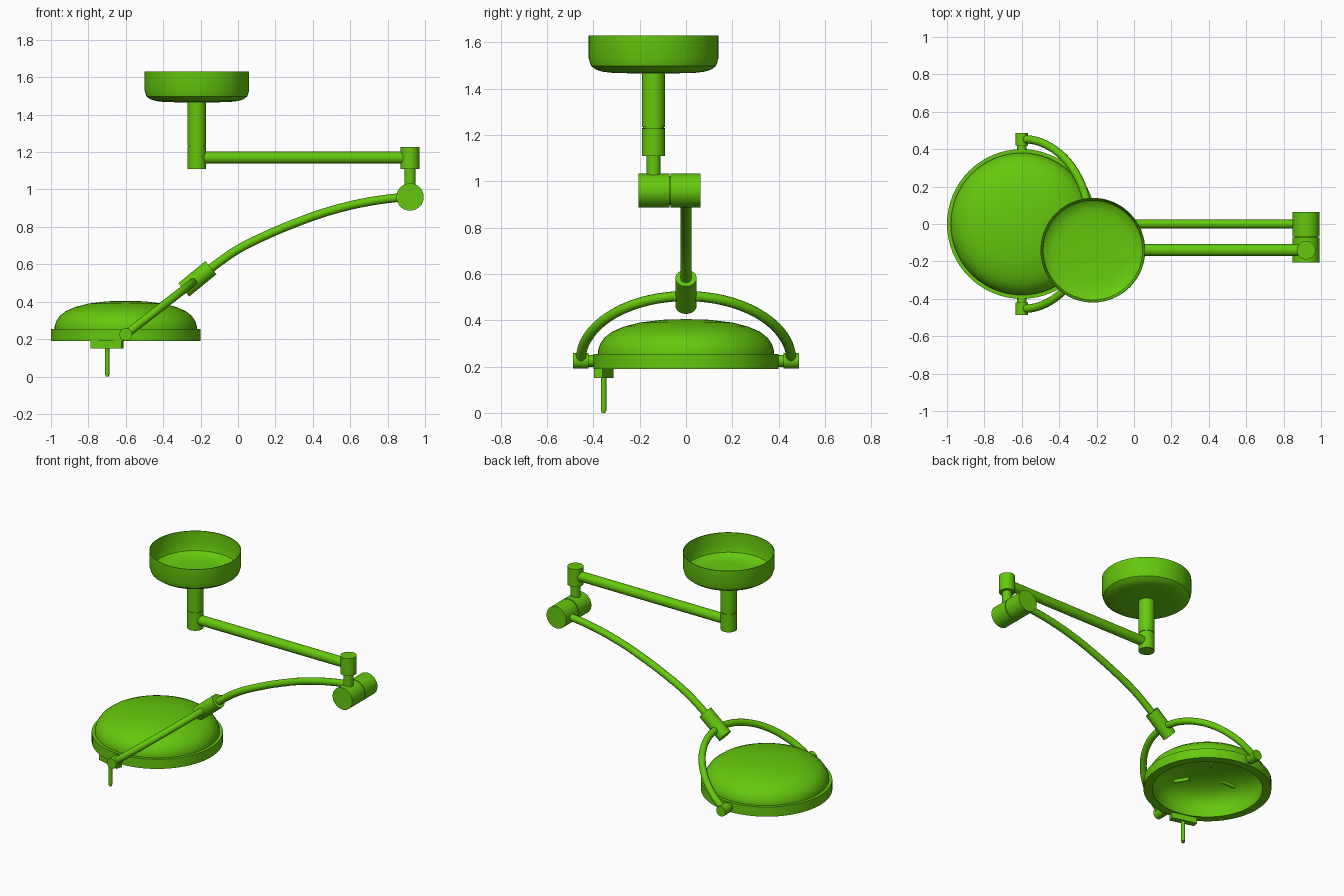
import bpy, bmesh, math
from mathutils import Vector, Matrix

default = bpy.data.objects.get("Cube")
if default:
    bpy.data.objects.remove(default, do_unlink=True)

GREEN = (0.13, 0.58, 0.004, 1.0)
mat = bpy.data.materials.new("bright green")
mat.use_nodes = True
mat.diffuse_color = GREEN
mat.node_tree.nodes["Principled BSDF"].inputs["Base Color"].default_value = GREEN


def add_mesh(name, mesh, angle=35):
    obj = bpy.data.objects.new(name, mesh)
    bpy.context.collection.objects.link(obj)
    mesh.materials.clear()
    mesh.materials.append(mat)
    bpy.ops.object.select_all(action='DESELECT')
    obj.select_set(True)
    bpy.context.view_layer.objects.active = obj
    bpy.ops.object.shade_smooth_by_angle(angle=math.radians(angle))
    return obj


def from_bmesh(name, bm):
    bmesh.ops.recalc_face_normals(bm, faces=bm.faces[:])
    mesh = bpy.data.meshes.new(name)
    bm.to_mesh(mesh)
    bm.free()
    return add_mesh(name, mesh)


def cylinder(name, start, end, radius, sides=32):
    start, end = Vector(start), Vector(end)
    axis = end - start
    turn = axis.to_track_quat('Z', 'Y').to_matrix().to_4x4()
    bm = bmesh.new()
    bmesh.ops.create_cone(bm, cap_ends=True, segments=sides, radius1=radius, radius2=radius,
                          depth=axis.length, matrix=Matrix.Translation((start + end) / 2) @ turn)
    return from_bmesh(name, bm)


def lathe(name, profile, x, y, sides=64):
    """Spin a closed outline of (radius, height) around a vertical axis."""
    bm = bmesh.new()
    verts = [bm.verts.new((r, 0, z)) for r, z in profile]
    edges = [bm.edges.new(pair) for pair in zip(verts, verts[1:])]
    bmesh.ops.spin(bm, geom=verts + edges, cent=(0, 0, 0), axis=(0, 0, 1),
                   angle=math.tau, steps=sides)
    bmesh.ops.remove_doubles(bm, verts=bm.verts[:], dist=0.0005)
    bmesh.ops.translate(bm, verts=bm.verts[:], vec=(x, y, 0))
    return from_bmesh(name, bm)


def tube(name, points, radius):
    """Round rod following a smooth path."""
    curve = bpy.data.curves.new(name, 'CURVE')
    curve.dimensions = '3D'
    curve.bevel_depth = radius
    curve.bevel_resolution = 4
    curve.use_fill_caps = True
    curve.resolution_u = 6
    spline = curve.splines.new('BEZIER')
    spline.bezier_points.add(len(points) - 1)
    for bp, p in zip(spline.bezier_points, points):
        bp.co = p
        bp.handle_left_type = bp.handle_right_type = 'AUTO'
    temp = bpy.data.objects.new(name + "_path", curve)
    bpy.context.collection.objects.link(temp)
    mesh = bpy.data.meshes.new_from_object(temp.evaluated_get(bpy.context.evaluated_depsgraph_get()))
    bpy.data.objects.remove(temp, do_unlink=True)
    return add_mesh(name, mesh, 50)


# Ceiling cup, open at the top
PX, PY = -0.22, -0.14
outer = [(0, 1.465), (0.17, 1.467), (0.22, 1.473), (0.25, 1.483), (0.27, 1.498), (0.28, 1.53), (0.28, 1.63)]
inner = [(max(r - 0.004, 0), z + (0.004 if z < 1.6 else 0)) for r, z in reversed(outer)]
lathe("ceiling_cup", outer + inner, PX, PY)

# Drop post and swivel
cylinder("drop_post", (PX, PY, 1.235), (PX, PY, 1.475), 0.05)
cylinder("post_gap", (PX, PY, 1.225), (PX, PY, 1.24), 0.045)
cylinder("post_swivel", (PX, PY, 1.11), (PX, PY, 1.229), 0.05)

# Straight arm and elbow
EX, EZ = 0.92, 0.96
cylinder("straight_arm", (PX, PY, 1.17), (EX, PY, 1.17), 0.032)
cylinder("elbow_sleeve", (EX, PY, 1.11), (EX, PY, 1.228), 0.05)
cylinder("elbow_pin", (EX, PY, EZ), (EX, PY, 1.12), 0.03)
cylinder("elbow_drum_front", (EX, -0.205, EZ), (EX, -0.072, EZ), 0.073, 40)
cylinder("elbow_drum_gap", (EX, -0.08, EZ), (EX, -0.06, EZ), 0.062, 40)
cylinder("elbow_drum_back", (EX, -0.066, EZ), (EX, 0.063, EZ), 0.073, 40)

# Curved arm and its sleeve
arm = [(0.9, 0.962), (0.7, 0.935), (0.5, 0.888), (0.33, 0.83), (0.15, 0.755),
       (0, 0.68), (-0.1, 0.612), (-0.17, 0.558)]
tube("curved_arm", [(x, 0, z) for x, z in arm], 0.023)
cylinder("yoke_sleeve", (-0.29, 0, 0.463), (-0.145, 0, 0.582), 0.046)

# Half-round yoke, tilted to meet the sleeve
HX, HZ, YR = -0.6, 0.225, 0.455
yoke = []
for i in range(17):
    a = math.pi * (i / 16 - 0.5)
    reach = YR * math.cos(a)
    yoke.append((HX + 0.79 * reach, YR * math.sin(a), HZ + 0.613 * reach))
tube("yoke", yoke, 0.022)
for side, s in (("left", 1), ("right", -1)):
    cylinder(f"yoke_pivot_{side}", (HX, s * 0.42, HZ), (HX, s * 0.487, HZ), 0.034)
    cylinder(f"yoke_pin_{side}", (HX, s * 0.385, HZ), (HX, s * 0.43, HZ), 0.026)

# Lamp head: rim ring and hollow dome
lathe("lamp_rim", [(0.345, 0.19), (0.4, 0.19), (0.4, 0.255), (0.345, 0.255), (0.345, 0.19)], HX, 0)
dome = [(0.38, 0.25), (0.38, 0.268), (0.372, 0.295), (0.353, 0.324), (0.32, 0.35), (0.27, 0.372),
        (0.2, 0.39), (0.1, 0.402), (0, 0.405)]
lining = [(max(r * 0.91, 0), z - 0.012) for r, z in reversed(dome)]
lathe("lamp_dome", dome + lining, HX, 0)

# Three bulbs inside the dome
for i in range(3):
    a = math.radians(60 + 120 * i)
    c, s = math.cos(a), math.sin(a)
    bulb = [(HX + r * c, r * s, 0.29) for r in (0.12, 0.22)]
    cylinder(f"bulb_{i + 1}", *bulb, 0.013, 16)

# Grip block under the rim, turned to follow it, with a handle
GX, GY = -0.7, -0.356
bm = bmesh.new()
bmesh.ops.create_cube(bm, size=1, matrix=Matrix.Translation((GX, GY, 0.173))
                      @ Matrix.Rotation(math.radians(-15.5), 4, 'Z')
                      @ Matrix.Diagonal((0.171, 0.04, 0.046, 1)))
from_bmesh("grip_block", bm)
cylinder("grip_handle", (GX, GY, 0.008), (GX, GY, 0.155), 0.012, 20)
cylinder("grip_tip", (GX, GY, 0), (GX, GY, 0.009), 0.009, 20)
